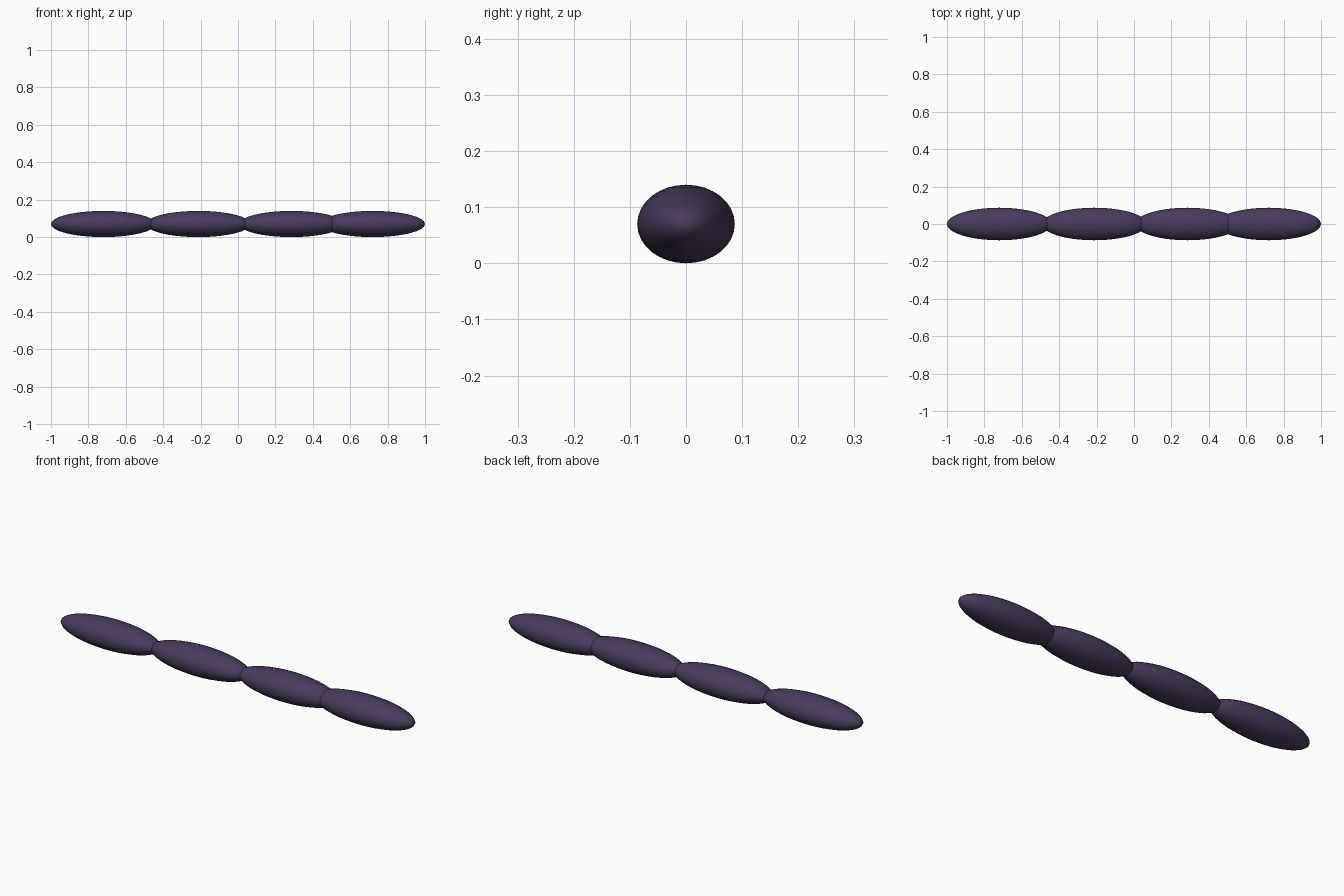
import bpy

if "Cube" in bpy.data.objects:
    bpy.data.objects.remove(bpy.data.objects["Cube"])

# Single dark violet colour
violet = bpy.data.materials.new("dark_violet")
violet.diffuse_color = (0.068, 0.043, 0.108, 1.0)
violet.use_nodes = True
violet.node_tree.nodes["Principled BSDF"].inputs["Base Color"].default_value = violet.diffuse_color

HALF_LENGTH, HALF_WIDTH, HALF_HEIGHT = 0.28, 0.087, 0.07


def add_segment(name, x):
    """One long, slightly flattened ellipsoid link."""
    bpy.ops.mesh.primitive_uv_sphere_add(
        segments=32, ring_count=16, radius=1, location=(x, 0, HALF_HEIGHT))
    obj = bpy.context.object
    obj.name = name
    obj.scale = (HALF_LENGTH, HALF_WIDTH, HALF_HEIGHT)
    bpy.ops.object.transform_apply(location=False, rotation=False, scale=True)
    bpy.ops.object.shade_smooth()
    obj.data.materials.append(violet)
    return obj


# Four overlapping links in a row
for i, x in enumerate((-0.72, -0.212, 0.286, 0.72), start=1):
    add_segment(f"body_segment_{i}", x)
